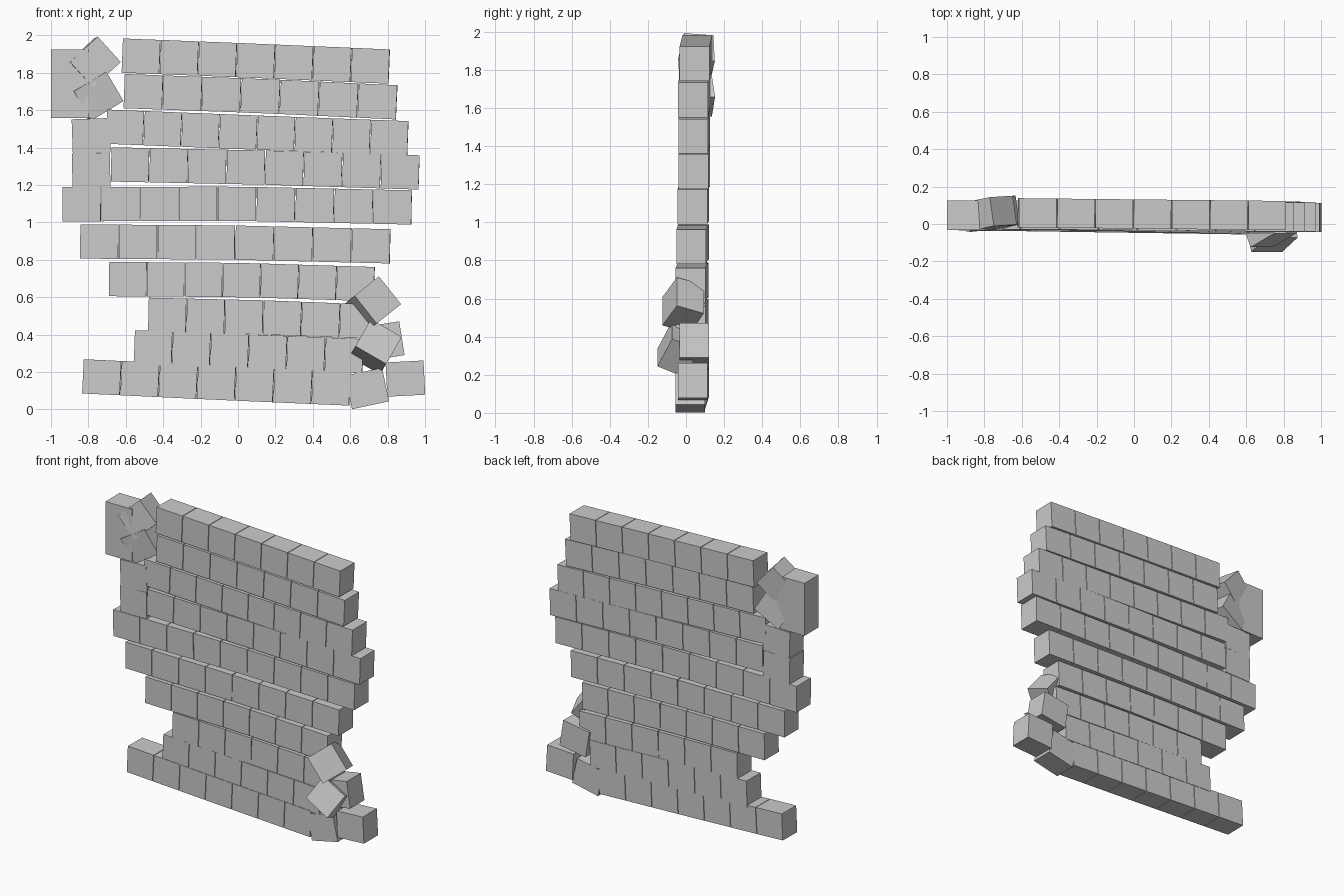
import bpy, bmesh
from math import radians, atan2, hypot
from mathutils import Matrix, Vector

if "Cube" in bpy.data.objects:
    bpy.data.objects.remove(bpy.data.objects["Cube"])

W, D, H = 0.203, 0.156, 0.183   # block size


def add_block(bm, centre, rot, size=(W, D, H)):
    m = Matrix.Translation(centre) @ rot.to_4x4() @ Matrix.Diagonal((*size, 1))
    bmesh.ops.create_cube(bm, size=1, matrix=m)


def finish(bm, name):
    mesh = bpy.data.meshes.new(name)
    bm.to_mesh(mesh)
    bm.free()
    ob = bpy.data.objects.new(name, mesh)
    bpy.context.collection.objects.link(ob)


def roll(deg, yaw=0, pitch=0):
    # positive roll is anticlockwise seen from the front
    return (Matrix.Rotation(radians(yaw), 3, 'Z') @ Matrix.Rotation(radians(pitch), 3, 'X')
            @ Matrix.Rotation(radians(-deg), 3, 'Y'))


def course(name, x0, x1, n, z, y):
    """Row of blocks following a sagging line through three heights."""
    def height(t):
        a, b, c = z
        return a + (b - a) * 2 * t if t < 0.5 else b + (c - b) * (2 * t - 1)
    bm = bmesh.new()
    pts = [Vector((x0 + (x1 - x0) * i / n, y[0] + (y[1] - y[0]) * i / n, height(i / n)))
           for i in range(n + 1)]
    for a, b in zip(pts, pts[1:]):
        d = b - a
        rot = (Matrix.Rotation(atan2(d.y, d.x), 3, 'Z')
               @ Matrix.Rotation(-atan2(d.z, hypot(d.x, d.y)), 3, 'Y'))
        add_block(bm, (a + b) / 2, rot, (d.length - 0.004, D, H))
    finish(bm, name)


# Wall courses: left, right, count, heights (left, middle, right), depth (left, right)
COURSES = [
    (-0.83, 0.60, 7, (0.177, 0.143, 0.112), (0.043, 0.022)),
    (-0.555, 0.67, 6, (0.332, 0.310, 0.285), (0.042, 0.024)),
    (-0.48, 0.75, 6, (0.506, 0.492, 0.468), (0.041, 0.025)),
    (-0.69, 0.73, 7, (0.697, 0.692, 0.670), (0.041, 0.024)),
    (-0.845, 0.815, 8, (0.898, 0.892, 0.872), (0.042, 0.028)),
    (-0.94, 0.93, 9, (1.097, 1.100, 1.080), (0.044, 0.034)),
    (-0.68, 0.97, 8, (1.310, 1.293, 1.267), (0.046, 0.039)),
    (-0.705, 0.91, 8, (1.512, 1.480, 1.450), (0.048, 0.038)),
    (-0.61, 0.85, 7, (1.702, 1.676, 1.642), (0.050, 0.037)),
    (-0.62, 0.81, 7, (1.892, 1.864, 1.833), (0.060, 0.045)),
]
for i, c in enumerate(COURSES):
    course(f"course_{i + 1}", *c)

# Loose blocks: name, centre, rotation
LOOSE = [
    ("left_end_block_lower", (-0.785, 0.047, 1.28), roll(1)),
    ("left_end_block_upper", (-0.785, 0.047, 1.463), roll(2)),
    ("left_top_block_lower", (-0.899, 0.047, 1.65), roll(0)),
    ("left_top_block_upper", (-0.899, 0.047, 1.833), roll(0)),
    ("tilted_block_upper", (-0.773, 0.055, 1.852), roll(42, 8, -4)),
    ("tilted_block_lower", (-0.755, 0.055, 1.68), roll(31, 8, 4)),
    ("right_foot_block", (0.69, 0.022, 0.112), roll(12)),
    ("right_base_block", (0.895, 0.035, 0.165), roll(3)),
    ("right_second_block", (0.776, 0.043, 0.365), roll(9)),
]
for name, centre, rot in LOOSE:
    bm = bmesh.new()
    add_block(bm, centre, rot)
    finish(bm, name)

# Tumbled blocks leaning forward, turned about one edge direction
for name, centre, ax in [("tumbled_block_upper", (0.722, -0.015, 0.565), (0.62, -0.78)),
                         ("tumbled_block_lower", (0.735, -0.04, 0.335), (0.87, -0.50))]:
    s, c = 0.42, 0.908
    e1 = Vector((ax[0], 0, ax[1])).normalized()
    back = Vector((e1.z * s, c, -e1.x * s)).normalized()
    e3 = e1.cross(back)
    bm = bmesh.new()
    add_block(bm, centre, Matrix((e1, back, e3)).transposed(), (0.19, D, H))
    finish(bm, name)
